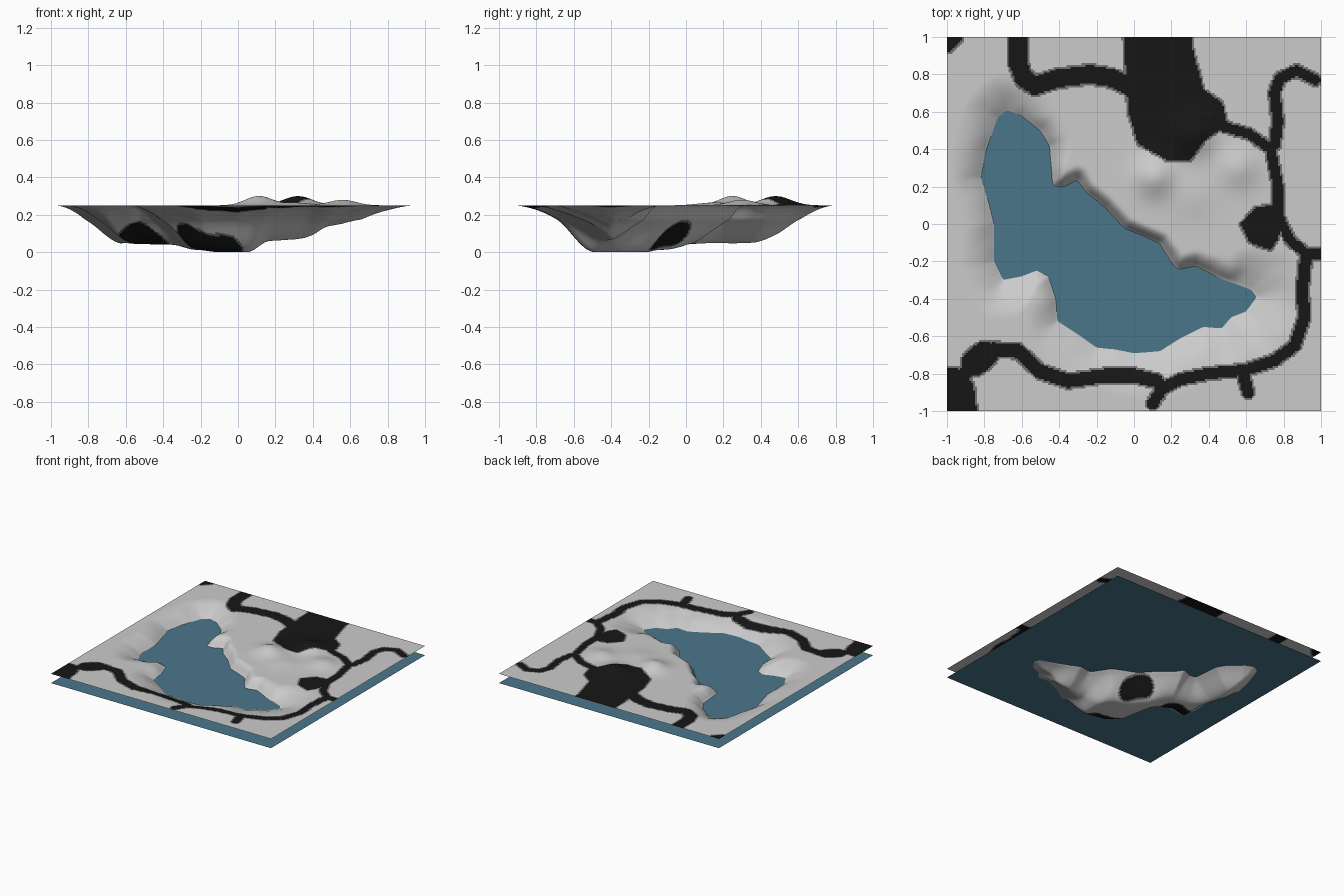
import bpy, bmesh, math
from mathutils import Vector, noise

if "Cube" in bpy.data.objects:
    bpy.data.objects.remove(bpy.data.objects["Cube"])

N = 200
RIM, WATER = 0.25, 0.174

# Shoreline: x, y, width of the bank outside it
SHORE = [(-.68,.61,.22),(-.6,.58,.18),(-.5,.5,.14),(-.45,.42,.12),(-.43,.21,.08),(-.38,.2,.08),
         (-.3,.24,.07),(-.25,.17,.06),(-.15,.09,.06),(-.05,-.02,.06),(.05,-.06,.06),(.14,-.1,.06),
         (.21,-.21,.07),(.24,-.24,.07),(.33,-.22,.08),(.45,-.28,.1),(.63,-.35,.28),(.66,-.39,.34),
         (.6,-.47,.34),(.52,-.5,.33),(.47,-.56,.32),(.37,-.55,.3),(.25,-.61,.27),(.14,-.68,.25),
         (0,-.69,.25),(-.1,-.67,.25),(-.2,-.66,.25),(-.3,-.59,.24),(-.41,-.52,.2),(-.42,-.4,.16),
         (-.46,-.28,.16),(-.52,-.25,.2),(-.6,-.28,.25),(-.7,-.3,.22),(-.75,-.2,.18),(-.75,0,.17),
         (-.78,.12,.17),(-.82,.25,.17),(-.79,.4,.17),(-.73,.57,.2)]
# Lake floor height along x
FLOOR = [(-1,.05),(-.6,.045),(-.36,.04),(-.22,.012),(-.1,0),(.05,0),(.17,.06),(.35,.06),(.5,.115),(.7,.14),(1,.17)]
# Hills: x, y, height, radius
HILLS = [(.11,.25,.05,.1),(.32,.48,.05,.11),(.56,.3,.03,.1),(.3,.15,.015,.12)]

# Painted tracks: half width, points
TRACKS = [
    (.048, [(-.62,1),(-.62,.86),(-.59,.78),(-.53,.74),(-.4,.78),(-.23,.8),(-.12,.78),(-.03,.74)]),
    (.026, [(.48,.52),(.62,.48),(.73,.4),(.77,.2),(.77,.05),(.83,-.08),(.92,-.16),(1,-.16)]),
    (.028, [(.75,.42),(.77,.55),(.75,.7),(.78,.78),(.87,.82),(.97,.77)]),
    (.03, [(.92,-.17),(.9,-.35),(.91,-.5),(.86,-.65),(.75,-.73),(.6,-.78),(.4,-.8),(.25,-.83),(.15,-.88),(.1,-.96)]),
    (.036, [(.12,-.84),(0,-.81),(-.15,-.81),(-.35,-.84),(-.5,-.79),(-.62,-.68),(-.75,-.67),(-.85,-.74),(-.95,-.85)]),
    (.03, [(.58,-.79),(.61,-.9)]),
    (.07, [(-.8,-.7),(-.85,-.74)]),
    (.04, [(-1,.96),(-.96,1)]),
    (.09, [(-.55,-.14),(-.46,-.1)]),
    (.07, [(-.25,-.5),(-.05,-.52)]),
    (.06, [(-.14,-.04),(-.05,-.13)]),
]
# Painted patches: woodland, clump, corner
PATCHES = [
    [(-.06,1.1),(.31,1.1),(.31,.95),(.37,.72),(.47,.65),(.5,.53),(.38,.45),(.3,.34),(.18,.34),(.02,.43),(-.03,.6)],
    [(.57,0),(.65,.09),(.74,.1),(.79,0),(.77,-.08),(.73,-.14),(.62,-.1)],
    [(-1.1,-.77),(-.95,-.77),(-.86,-.85),(-.83,-1.1),(-1.1,-1.1)],
]


def seg_dist(x, y, a, b):
    dx, dy = b[0] - a[0], b[1] - a[1]
    t = ((x - a[0]) * dx + (y - a[1]) * dy) / (dx * dx + dy * dy)
    t = max(0, min(1, t))
    return math.hypot(x - a[0] - t * dx, y - a[1] - t * dy)


def signed_dist(x, y, poly):
    """Positive inside the polygon, negative outside."""
    d, inside = 9, False
    for i, b in enumerate(poly):
        a = poly[i - 1]
        d = min(d, seg_dist(x, y, a, b))
        if (a[1] > y) != (b[1] > y) and x < a[0] + (y - a[1]) * (b[0] - a[0]) / (b[1] - a[1]):
            inside = not inside
    return d if inside else -d


def smooth(t):
    t = max(0, min(1, t))
    return t * t * (3 - 2 * t)


def floor_height(x):
    for (x0, z0), (x1, z1) in zip(FLOOR, FLOOR[1:]):
        if x <= x1:
            return z0 + (z1 - z0) * smooth((x - x0) / (x1 - x0))
    return FLOOR[-1][1]


def height(x, y):
    d = signed_dist(x, y, SHORE)
    if d >= 0:
        t = min(1, d / .2)
        return WATER + (floor_height(x) - WATER) * (.5 * smooth(t) + .5 * math.sin(t * math.pi / 2))
    weights = [1 / (((x - p[0]) ** 2 + (y - p[1]) ** 2) ** 2 + 1e-7) for p in SHORE]
    width = sum(w * p[2] for w, p in zip(weights, SHORE)) / sum(weights)
    t = min(1, -d / width)
    rise = 1 - (1 - t) ** 2
    z = WATER + (RIM - WATER) * rise
    z += .012 * noise.noise(Vector((x * 8, y * 8, 0))) * rise * (1 - t)
    for hx, hy, h, r in HILLS:
        z += rise * h * math.exp(-((x - hx) ** 2 + (y - hy) ** 2) / (r * r))
    return z


def paint(x, y):
    """0 ground, 1 soft edge, 2 dark."""
    best = -9
    for r, pts in TRACKS:
        for a, b in zip(pts, pts[1:]):
            best = max(best, r - seg_dist(x, y, a, b))
    for poly in PATCHES:
        best = max(best, signed_dist(x, y, poly))
    return 2 if best > 0 else 1 if best > -.012 else 0


def material(name, rgb):
    m = bpy.data.materials.new(name)
    m.diffuse_color = (*rgb, 1)
    m.use_nodes = True
    m.node_tree.nodes["Principled BSDF"].inputs["Base Color"].default_value = m.diffuse_color
    return m


def grid_object(name, segments, mats):
    bm = bmesh.new()
    bmesh.ops.create_grid(bm, x_segments=segments, y_segments=segments, size=1)
    me = bpy.data.meshes.new(name)
    bm.to_mesh(me)
    bm.free()
    for m in mats:
        me.materials.append(m)
    ob = bpy.data.objects.new(name, me)
    bpy.context.collection.objects.link(ob)
    return ob


# Terrain with lake basin, painted tracks and woodland
terrain = grid_object("terrain", N, [material("ground", (.62, .62, .62)),
                                     material("track_edge", (.17, .17, .17)),
                                     material("track", (.008, .008, .008))])
for v in terrain.data.vertices:
    v.co.z = height(v.co.x, v.co.y)
for f in terrain.data.polygons:
    f.material_index = paint(f.center.x, f.center.y)
    f.use_smooth = True
soften = terrain.modifiers.new("soften", 'SMOOTH')
soften.use_x = soften.use_y = False
soften.iterations = 4

# Water sheet
water = grid_object("water", 1, [material("water", (.07, .18, .26))])
water.location.z = WATER
